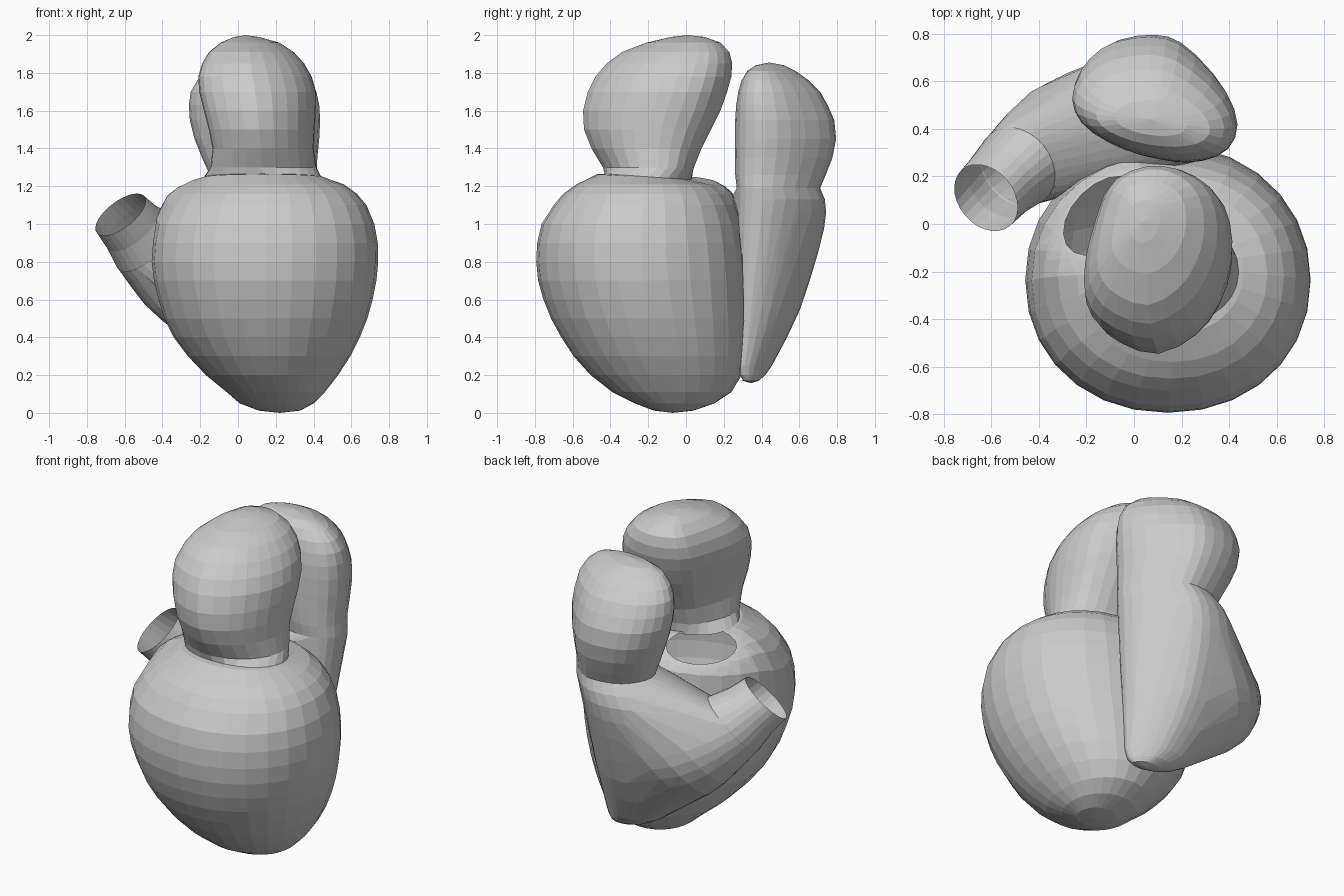
import bpy, bmesh, math
from mathutils import Vector

if "Cube" in bpy.data.objects:
    bpy.data.objects.remove(bpy.data.objects["Cube"])

N = 28

# Rounded outlines of the chambers (unit box)
LOBE = [(1, -.4), (.82, .2), (.35, .83), (-.04, 1), (-.55, .89), (-.87, .54),
        (-1, .07), (-.85, -.4), (-.42, -.78), (.04, -.96), (.45, -1), (.85, -.84)]
LEAN = [(1, .22), (.85, .68), (.42, .95), (-.12, 1), (-.64, .8), (-.86, .37),
        (-1, -.11), (-.98, -.54), (-.67, -.84), (-.05, -1), (.56, -.72), (.9, -.27)]


def oval(e):
    f = lambda c: math.copysign(abs(c) ** (2 / e), c)
    return [(f(math.cos(2 * math.pi * i / N)), f(math.sin(2 * math.pi * i / N))) for i in range(N)]


OVAL, EGG = oval(2), oval(2.1)


def catmull(pts, n):
    out, m = [], len(pts)
    for i in range(n):
        u = i * m / n
        k, t = int(u), u - int(u)
        a, b, c, d = (Vector(pts[(k + j) % m]) for j in (-1, 0, 1, 2))
        out.append(.5 * (2 * b + (c - a) * t + (2 * a - 5 * b + 4 * c - d) * t * t
                         + (3 * b - a - 3 * c + d) * t ** 3))
    return out


def slice_ring(row, shape, tilt=0):
    z, x0, x1, y0, y1 = row
    return [Vector(((x0 + x1) / 2 + (x1 - x0) / 2 * p[0],
                    (y0 + y1) / 2 + (y1 - y0) / 2 * p[1],
                    z - tilt * (y1 - y0) / 2 * p[1])) for p in shape]


def to_object(name, bm):
    bmesh.ops.recalc_face_normals(bm, faces=bm.faces)
    me = bpy.data.meshes.new(name)
    bm.to_mesh(me)
    bm.free()
    ob = bpy.data.objects.new(name, me)
    bpy.context.collection.objects.link(ob)
    return ob


def loft(name, rings, start=None, end=None, capped=False):
    bm = bmesh.new()
    rs = [[bm.verts.new(p) for p in r] for r in rings]
    for a, b in zip(rs, rs[1:]):
        for i in range(N):
            j = (i + 1) % N
            bm.faces.new((a[i], a[j], b[j], b[i]))
    for pole, r in ((start, rs[0]), (end, rs[-1])):
        if pole:
            v = bm.verts.new(pole)
            for i in range(N):
                bm.faces.new((v, r[i], r[(i + 1) % N]))
    if capped:
        bm.faces.new(rs[0])
        bm.faces.new(rs[-1])
    return to_object(name, bm)


# Left ventricle: egg-shaped chamber, open at the top
lv_rows = [(.012, .11, .33, -.17, .04), (.05, .01, .40, -.27, .15), (.11, -.06, .46, -.39, .24),
           (.2, -.17, .53, -.505, .295), (.3, -.265, .595, -.595, .318), (.4, -.34, .645, -.66, .328),
           (.5, -.39, .685, -.715, .332), (.6, -.42, .713, -.755, .332), (.7, -.445, .733, -.783, .33),
           (.8, -.457, .742, -.793, .323), (.9, -.45, .74, -.788, .31), (1.0, -.43, .722, -.765, .29),
           (1.1, -.38, .68, -.70, .25), (1.16, -.32, .63, -.65, .21), (1.21, -.24, .56, -.58, .15),
           (1.245, -.19, .46, -.47, .06), (1.25, -.18, .44, -.43, .03)]
lv = loft("left_ventricle", [slice_ring(r, EGG, .07 if r[0] > 1.22 else 0) for r in lv_rows],
          start=(.22, -.07, 0))

# Oval outlet cut into its shoulder, with a raised lip
HC, T, S = Vector((-.13, .035, 0)), Vector((.7071, .7071, 0)), Vector((-.7071, .7071, 0))
A, B = .195, .125


def oval_dist(p):
    q = p - HC
    return math.hypot(q.dot(T) / A, q.dot(S) / B)


planes = []
for i in range(18):
    a = 2 * math.pi * i / 18
    p = HC + T * A * math.cos(a) + S * B * math.sin(a)
    planes.append((p, (T * math.cos(a) / A + S * math.sin(a) / B).normalized()))
bm = bmesh.new()
bm.from_mesh(lv.data)
for p, n in planes:
    near = [f for f in bm.faces if f.calc_center_median().z > .85
            and min(oval_dist(v.co) for v in f.verts) < 1.3]
    geom = set(near)
    for f in near:
        geom.update(f.edges, f.verts)
    bmesh.ops.bisect_plane(bm, geom=list(geom), plane_co=p, plane_no=n, dist=1e-5)
inside = [f for f in bm.faces if f.calc_center_median().z > .85
          and all((f.calc_center_median() - p).dot(n) < 0 for p, n in planes)]
bmesh.ops.delete(bm, geom=inside, context='FACES')
for v in bm.verts:
    if .9 < v.co.z < 1.235:
        w = max(0, min(1, (2.3 - oval_dist(v.co)) / 1.25))
        v.co.z += w * (min(1.25, 1.205 - .4 * (v.co - HC).dot(S)) - v.co.z)
bm.to_mesh(lv.data)
bm.free()

# Left atrium: leaning lobe above the left ventricle
lean = catmull(LEAN, N)
rows = [(1.25, -.18, .44, -.43, .03), (1.3, -.14, .415, -.44, .04), (1.4, -.13, .40, -.50, .08),
        (1.5, -.15, .405, -.54, .13), (1.6, -.175, .412, -.545, .18), (1.7, -.20, .413, -.52, .215),
        (1.78, -.205, .39, -.48, .237), (1.85, -.185, .35, -.42, .242), (1.91, -.15, .295, -.34, .228),
        (1.96, -.09, .22, -.21, .18), (1.99, -.02, .11, -.08, .10)]
loft("left_atrium", [slice_ring(r, EGG, .07) if r[0] < 1.28 else slice_ring(r, lean)
                     for r in rows], end=(.04, .01, 2.0))

# Right atrium: lobe behind, over the right ventricle
lobe = catmull(LOBE, N)
rows = [(1.19, -.12, .42, .27, .71), (1.26, -.15, .415, .262, .74), (1.35, -.19, .42, .26, .775),
        (1.45, -.23, .43, .26, .795), (1.55, -.255, .435, .262, .785), (1.63, -.26, .43, .267, .75),
        (1.7, -.25, .415, .278, .71), (1.76, -.215, .38, .295, .65), (1.81, -.16, .32, .325, .58),
        (1.84, -.08, .22, .37, .52)]
loft("right_atrium", [slice_ring(r, lobe) for r in rows], end=(.07, .44, 1.855))

# Outflow funnel sweeping forward to an open round end
RIM, RIM_N = Vector((-.622, .11, 1.05)), Vector((-.53, -.45, .72)).normalized()
secs = [((-.08, .44, .70), (-.6, -.4, .6), .37, .24), ((-.19, .405, .735), (-.6, -.4, .6), .34, .25),
        ((-.30, .365, .785), (-.6, -.42, .6), .30, .235), ((-.40, .31, .84), (-.58, -.45, .62), .25, .205),
        ((-.49, .24, .905), (-.55, -.46, .65), .21, .18), ((-.56, .175, .98), (-.54, -.46, .69), .175, .162),
        (RIM, RIM_N, .16, .155)]


def section(c, n, up, out, k=1):
    n = Vector(n).normalized()
    u = (Vector((0, 0, 1)) - n * n.z).normalized()
    v = n.cross(u)
    return [Vector(c) + u * up * k * p[0] + v * out * k * p[1] for p in OVAL]


funnel = loft("funnel_helper", [section(*secs[3], .85)] + [section(*s) for s in secs[4:]], capped=True)

# Right ventricle: skin stretched over tapering slices and the funnel's root
rows = [(.17, .11, .28, .30, .385), (.2, .02, .30, .27, .42), (.25, -.07, .315, .25, .455),
        (.4, -.17, .33, .25, .535), (.55, -.23, .345, .25, .605), (.7, -.25, .355, .25, .655),
        (.85, -.26, .37, .255, .70), (.97, -.25, .385, .26, .73), (1.06, -.22, .40, .265, .742),
        (1.13, -.17, .415, .27, .735), (1.19, -.12, .42, .27, .71)]
bm = bmesh.new()
bm.verts.new((.2, .345, .157))
for r in [slice_ring(r, lobe) for r in rows] + [section(*s, .99) for s in secs[:5]]:
    for p in r:
        bm.verts.new(p)
bmesh.ops.convex_hull(bm, input=bm.verts)
bmesh.ops.delete(bm, geom=[v for v in bm.verts if not v.link_faces], context='VERTS')
rv = to_object("right_ventricle", bm)
mod = rv.modifiers.new("join", 'BOOLEAN')
mod.operation, mod.object, mod.solver = 'UNION', funnel, 'EXACT'
dg = bpy.context.evaluated_depsgraph_get()
merged = bpy.data.meshes.new_from_object(rv.evaluated_get(dg))
rv.modifiers.clear()
rv.data = merged
bpy.data.objects.remove(funnel)

# Open both ends, then press the inner wall against the left ventricle
bm = bmesh.new()
bm.from_mesh(merged)
caps = [f for f in bm.faces if all(abs(v.co.z - 1.19) < 1e-3 for v in f.verts)
        or all(abs((v.co - RIM).dot(RIM_N)) < 1e-3 and (v.co - RIM).length < .2 for v in f.verts)]
bmesh.ops.delete(bm, geom=caps, context='FACES')


def press(p):
    for a, b in zip(lv_rows, lv_rows[1:]):
        if a[0] <= p.z < b[0] and p.z < 1.12:
            t = (p.z - a[0]) / (b[0] - a[0])
            x0, x1, y0, y1 = (a[i] + (b[i] - a[i]) * t for i in (1, 2, 3, 4))
            c = Vector(((x0 + x1) / 2, (y0 + y1) / 2))
            q = Vector(((p.x - c.x) * 2 / (x1 - x0), (p.y - c.y) * 2 / (y1 - y0)))
            d = (abs(q.x) ** 2.1 + abs(q.y) ** 2.1) ** (1 / 2.1)
            if d < 1:
                return Vector((c.x + (p.x - c.x) / d, c.y + (p.y - c.y) / d, p.z))
    return None


for _ in range(3):
    es = [e for e in bm.edges if e.calc_length() > .09
          and any(press(e.verts[0].co.lerp(e.verts[1].co, t)) for t in (.1, .5, .9))]
    bmesh.ops.subdivide_edges(bm, edges=es, cuts=1)
    bmesh.ops.triangulate(bm, faces=[f for f in bm.faces if len(f.verts) > 4])
for v in bm.verts:
    v.co = press(v.co) or v.co
bm.to_mesh(merged)
bm.free()
